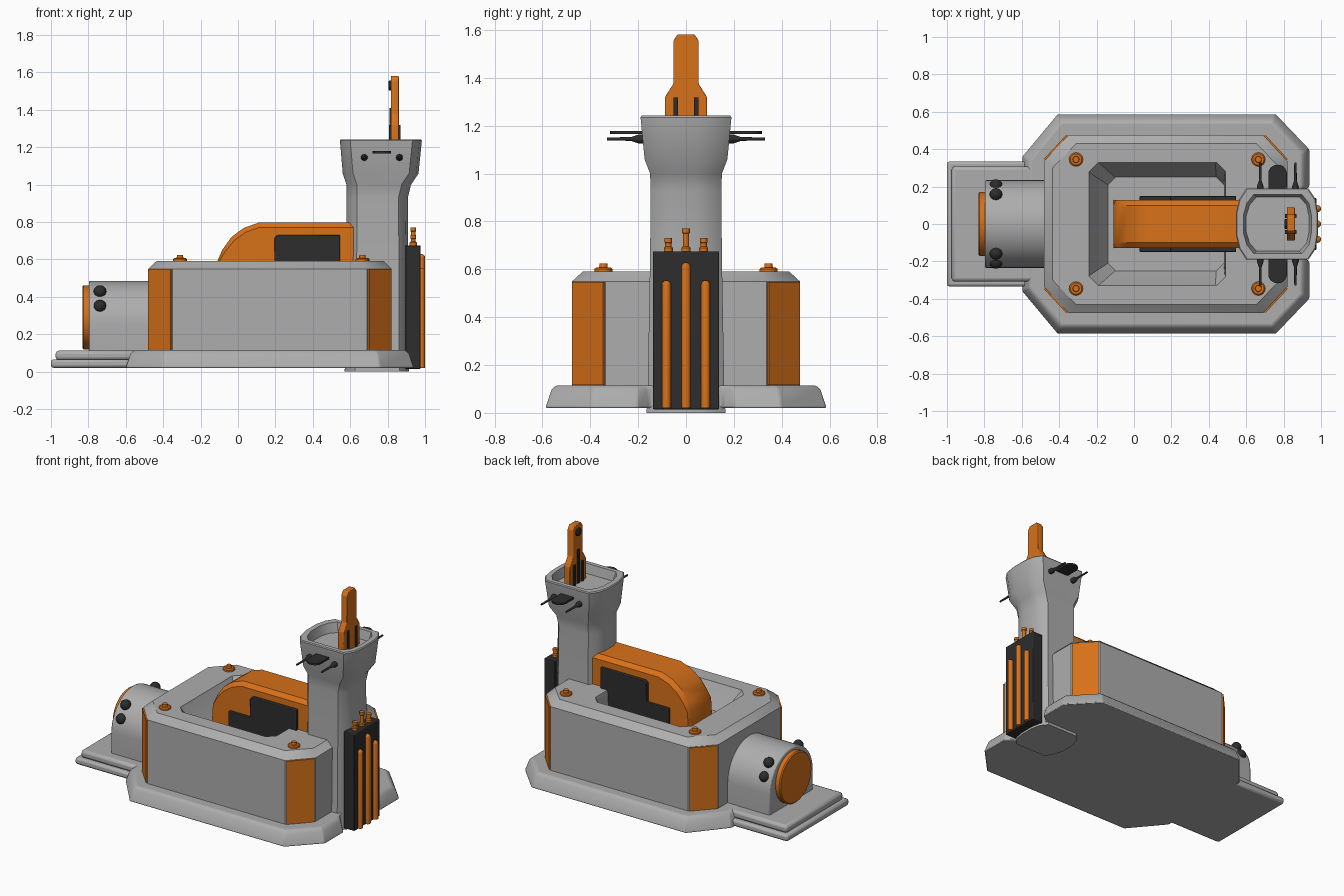
import bpy, bmesh, math
from mathutils import Vector, Matrix

if "Cube" in bpy.data.objects:
    bpy.data.objects.remove(bpy.data.objects["Cube"])


def material(name, rgb):
    m = bpy.data.materials.new(name)
    m.diffuse_color = (*rgb, 1)
    m.use_nodes = True
    m.node_tree.nodes["Principled BSDF"].inputs["Base Color"].default_value = m.diffuse_color
    return m


GREY = material("light grey", (0.42, 0.42, 0.42))
ORANGE = material("orange", (0.68, 0.165, 0.01))
BLACK = material("near black", (0.026, 0.026, 0.026))


def finish(name, bm, mat, bevel=0.0, angle=35):
    bmesh.ops.recalc_face_normals(bm, faces=bm.faces[:])
    me = bpy.data.meshes.new(name)
    bm.to_mesh(me)
    bm.free()
    ob = bpy.data.objects.new(name, me)
    bpy.context.collection.objects.link(ob)
    me.materials.append(mat)
    bpy.ops.object.select_all(action='DESELECT')
    ob.select_set(True)
    bpy.context.view_layer.objects.active = ob
    bpy.ops.object.shade_smooth_by_angle(angle=math.radians(angle))
    if bevel:
        b = ob.modifiers.new("soft edges", 'BEVEL')
        b.width, b.segments, b.limit_method = bevel, 2, 'ANGLE'
        b.angle_limit = math.radians(30)
    return ob


def loft(name, rings, mat, bevel=0.0, angle=35):
    """Skin a stack of point rings and cap both ends."""
    bm = bmesh.new()
    rows = [[bm.verts.new(p) for p in r] for r in rings]
    n = len(rows[0])
    for a, b in zip(rows, rows[1:]):
        for i in range(n):
            bm.faces.new((a[i], a[(i + 1) % n], b[(i + 1) % n], b[i]))
    bm.faces.new(rows[0])
    bm.faces.new(rows[-1])
    return finish(name, bm, mat, bevel, angle)


def extrude(name, pts, axis, lo, hi, mat, bevel=0.0):
    """Extrude a 2D outline along an axis: y uses (x, z), x uses (y, z)."""
    put = (lambda p, d: (p[0], d, p[1])) if axis == 'y' else (lambda p, d: (d, p[0], p[1]))
    return loft(name, [[put(p, d) for p in pts] for d in (lo, hi)], mat, bevel)


def box(name, x, y, z, mat, bevel=0.0):
    pts = [(x[0], z[0]), (x[1], z[0]), (x[1], z[1]), (x[0], z[1])]
    return extrude(name, pts, 'y', y[0], y[1], mat, bevel)


def lathe(name, profile, pos, axis, mat, n=24):
    """Turn (radius, height) points about an axis through pos."""
    q = Vector(axis).to_track_quat('Z', 'Y')
    rings = [[Vector(pos) + q @ Vector((r * math.cos(2 * math.pi * i / n),
              r * math.sin(2 * math.pi * i / n), h)) for i in range(n)] for r, h in profile]
    return loft(name, rings, mat)


def octagon(x0, x1, y, cx, cy, z):
    return [(x0 + cx, -y, z), (x1 - cx, -y, z), (x1, cy - y, z), (x1, y - cy, z),
            (x1 - cx, y, z), (x0 + cx, y, z), (x0, y - cy, z), (x0, cy - y, z)]


# Base skirt, notched at the back for the tower foot
def skirt(d, z):
    half = [(-0.60 + d, -0.36 + d * .5), (-0.41 + d * .5, -0.588 + d), (0.76 - d * .5, -0.588 + d),
            (0.94 - d, -0.40 + d * .5), (0.94 - d, -0.20), (0.88, -0.155)]
    return [(x, y, z) for x, y in half] + [(x, -y, z) for x, y in reversed(half)]


loft("base_skirt", [skirt(0, .02), skirt(.025, .095), skirt(.045, .115)], GREY, .008)

# Main hull with chamfered rim and sunken well
loft("hull", [octagon(-.48, .82, .476, .13, .14, .10),
              octagon(-.48, .82, .476, .13, .14, .55),
              octagon(-.435, .78, .43, .125, .13, .592),
              octagon(-.24, .49, .33, .05, .05, .592),
              octagon(-.23, .485, .32, .05, .05, .57),
              octagon(-.14, .48, .25, .04, .04, .44)], GREY)

# Orange plates on the four chamfered corners
for sx, cx in ((-1, -.48), (1, .82)):
    for sy in (-1, 1):
        a = Vector((cx - sx * .13, sy * .476))
        b = Vector((cx, sy * .336))
        n = Vector((sx * .14, sy * .13)).normalized()
        a, b = a.lerp(b, .04), b.lerp(a, .04)
        p = [a - n * .005, b - n * .005, b + n * .009, a + n * .009]
        loft("corner_plate", [[(v.x, v.y, z) for v in p] for z in (.117, .548)], ORANGE)

# Studs on the rim
for x in (-.31, .665):
    for y in (-.345, .345):
        lathe("rim_stud", [(.037, -.01), (.037, .012), (.03, .018), (.018, .018), (.016, .034)],
              (x, y, .59), (0, 0, 1), ORANGE, 16)

# Canopy in the well, with chamfered upper edges
prof = [(-.11, .43), (-.11, .59), (-.085, .65), (-.035, .72), (.03, .768), (.11, .797), (.63, .797), (.63, .43)]
inner = [(-.11, .43), (-.10, .59), (-.07, .64), (-.022, .70), (.04, .745), (.115, .772), (.63, .772), (.63, .43)]
loft("canopy", [[(x, y, z) for x, z in p] for y, p in
                ((-.128, inner), (-.10, prof), (.10, prof), (.128, inner))], ORANGE)
for s in (-1, 1):
    extrude("canopy_side_panel", [(.03, .43), (.545, .43), (.545, .73), (.21, .73), (.195, .715), (.195, .585), (.03, .585)],
            'y', s * .12, s * .15, BLACK, .004)


# Tower: shaft, flared neck and hollow head
def tower_ring(x0, x1, w, z):
    half = [(x0, .3), (x0 + .018, .7), (x0 + .055, 1), (x1 - .05, 1), (x1 - .012, .7), (x1, .3)]
    return [(x, -w * t, z) for x, t in half] + [(x, w * t, z) for x, t in reversed(half)]


loft("tower", [tower_ring(.57, .915, .165, 0), tower_ring(.575, .912, .16, .1),
               tower_ring(.58, .91, .15, .65), tower_ring(.58, .908, .148, .93),
               tower_ring(.58, .925, .15, 1.0), tower_ring(.56, .965, .173, 1.06),
               tower_ring(.545, .983, .19, 1.235), tower_ring(.55, .978, .186, 1.242),
               tower_ring(.585, .948, .158, 1.242), tower_ring(.60, .935, .145, 1.18)], GREY)

# Fin standing in the tower head
half = [(.088, 1.17), (.088, 1.32), (.053, 1.375), (.053, 1.555), (.035, 1.582)]
extrude("fin", half + [(-y, z) for y, z in reversed(half)], 'x', .817, .86, ORANGE, .004)
for y in (-.043, .043):
    box("fin_strip", (.808, .868), (y - .01, y + .01), (1.17, 1.318), BLACK)
box("fin_centre_strip", (.81, .82), (-.01, .01), (1.17, 1.41), BLACK)
lathe("fin_dot", [(.027, 0), (.027, .012), (.02, .016)], (.82, 0, 1.53), (-1, 0, 0), BLACK, 16)

# Side wings and prongs of the tower head
for s in (-1, 1):
    for x in (.675, .863):
        lathe("head_prong", [(.018, 0), (.018, .05), (.008, .08), (.006, .18)],
              (x, s * .15, 1.145), (0, s, 0), BLACK, 12)
    outline = [(.768 + .05 * math.cos(t), s * (.27 + .047 * math.sin(t)))
               for t in [math.pi * i / 10 for i in range(11)]] + [(.72, s * .16), (.816, s * .16)]
    loft("head_wing", [[(x, y, z) for x, y in outline] for z in (1.166, 1.179)], BLACK)

# Back pack with tubes and valves
box("back_pack", (.895, .976), (-.138, .138), (.015, .675), BLACK, .004)
for y, top, peg in ((-.082, .555, .73), (0, .63, .77), (.082, .555, .73)):
    r = .019
    lathe("pack_tube", [(r, 0), (r, top - .04)] +
          [(r * math.cos(a), top - .04 + r * math.sin(a)) for a in (.4, .8, 1.2, 1.5)],
          (.981, y, .02), (0, 0, 1), ORANGE, 16)
    h = peg - .66
    lathe("pack_valve", [(.019, 0), (.019, .03), (.013, .035), (.013, h - .02), (.016, h - .018), (.016, h)],
          (.937, y * .9, .66), (0, 0, 1), ORANGE, 16)

# Stepped plate in front of the engine
box("step_lower", (-1, -.5), (-.335, .335), (.02, .066), GREY, .015)
box("step_upper", (-.975, -.5), (-.308, .308), (.06, .113), GREY, .018)

# Arched engine housing, end cap and domed lights
arch = [(.235 * math.cos(math.pi * i / 24), .25 + .235 * math.sin(math.pi * i / 24)) for i in range(25)]
extrude("engine_housing", [(-.235, .10), (.235, .10)] + arch, 'x', -.797, -.45, GREY, .008)
lathe("engine_cap", [(.172, 0), (.172, .035), (.165, .042)], (-.79, 0, .29), (-1, 0, 0), ORANGE, 40)
for s in (-1, 1):
    for y, z in ((.158, .428), (.205, .35)):
        bm = bmesh.new()
        bmesh.ops.create_uvsphere(bm, u_segments=20, v_segments=12, radius=.034,
                                  matrix=Matrix.Translation((-.738, s * y, z)))
        finish("engine_light", bm, BLACK, 0, 60)
